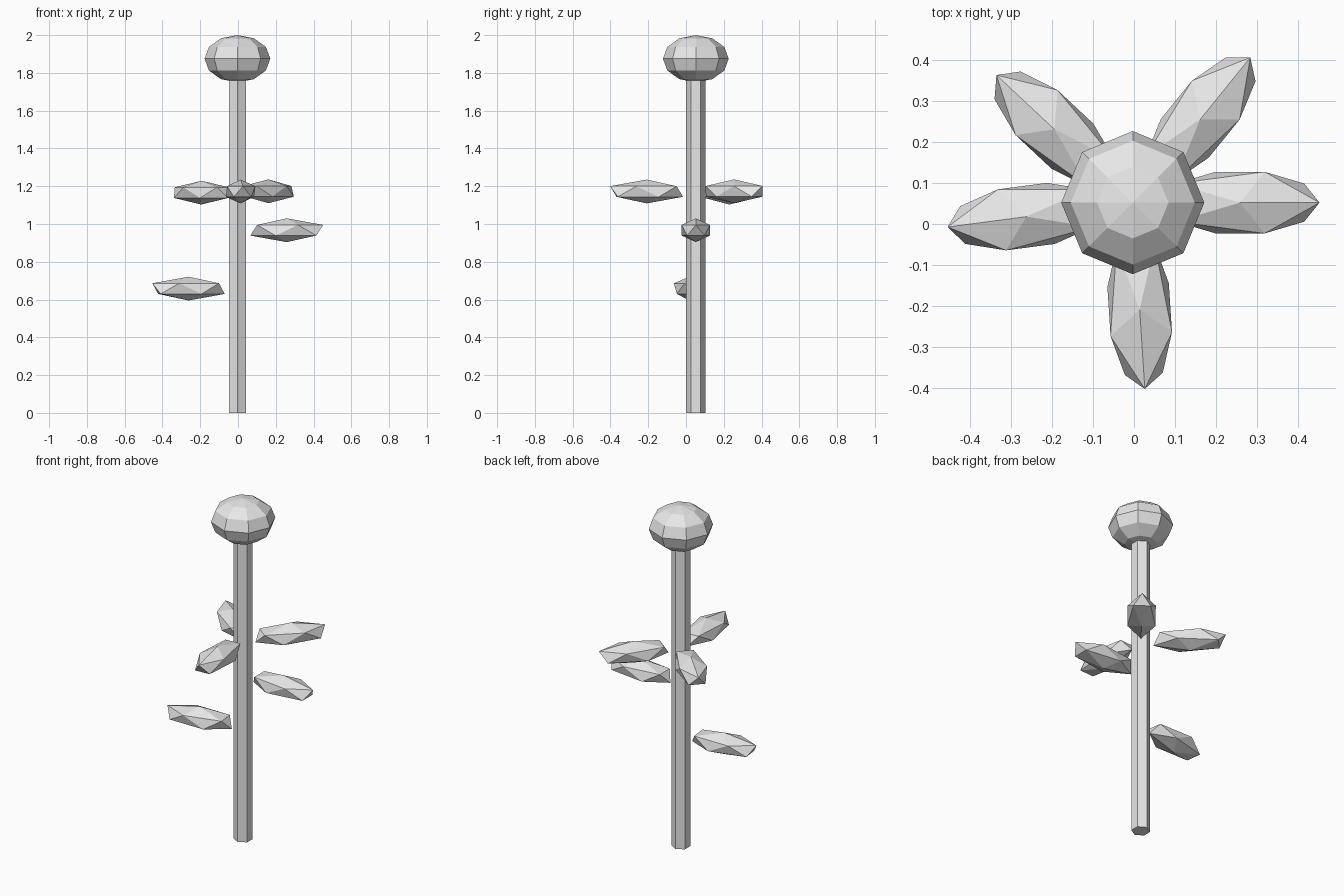
import bpy
from math import radians, cos, sin

cube = bpy.data.objects.get("Cube")
if cube:
    bpy.data.objects.remove(cube, do_unlink=True)

# One plain grey for every part
grey = bpy.data.materials.new("light_grey")
grey.use_nodes = True
grey.diffuse_color = (0.8, 0.8, 0.8, 1)
grey.node_tree.nodes["Principled BSDF"].inputs["Base Color"].default_value = (0.8, 0.8, 0.8, 1)

STEM_X, STEM_Y = -0.003, 0.052


def finish(name, scale=(1, 1, 1), turn=0):
    """Name, scale, turn and colour the newly added part, kept flat shaded."""
    part = bpy.context.object
    part.name = name
    part.scale = scale
    part.rotation_euler.z = turn
    part.data.materials.append(grey)
    return part


# Six-sided stem, running up into the flower head
STEM_TOP = 1.8
bpy.ops.mesh.primitive_cylinder_add(vertices=6, radius=0.051, depth=STEM_TOP,
                                    location=(STEM_X, STEM_Y, STEM_TOP / 2))
finish("stem")

# Flattened round flower head
bpy.ops.mesh.primitive_uv_sphere_add(segments=8, ring_count=6, radius=1,
                                     location=(STEM_X, STEM_Y, 1.875))
finish("flower_head", (0.174, 0.174, 0.125))

# Stretched faceted leaves: direction around the stem and height
LEAF_REACH = 0.261
leaves = {
    "leaf_left": (0, 0.967),
    "leaf_right": (187.5, 0.658),
    "leaf_front": (-86.3, 1.172),
    "leaf_back_left": (51, 1.173),
    "leaf_back_right": (136.9, 1.166),
}
for name, (angle, height) in leaves.items():
    a = radians(angle)
    bpy.ops.mesh.primitive_ico_sphere_add(
        subdivisions=1, radius=1,
        location=(STEM_X + LEAF_REACH * cos(a), STEM_Y + LEAF_REACH * sin(a), height))
    finish(name, (0.216, 0.088, 0.063), a)
